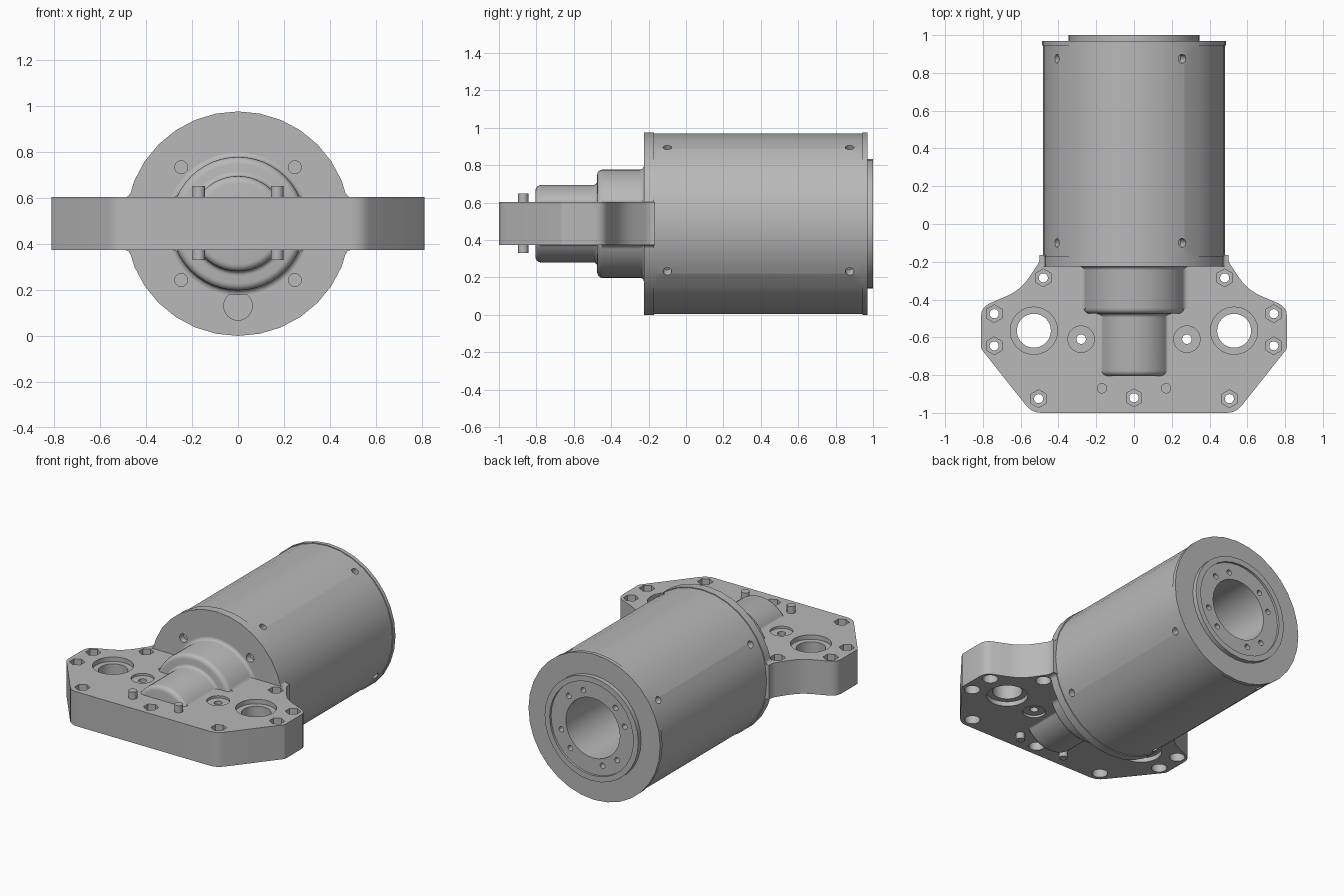
import bpy, bmesh
from math import sin, cos, pi, radians, sqrt
from mathutils import Vector, Matrix

if "Cube" in bpy.data.objects:
    bpy.data.objects.remove(bpy.data.objects["Cube"], do_unlink=True)

AXIS = 0.4875            # height of the barrel axis
HALF = 0.115             # half thickness of the mounting plate
TURN = 58                # rotation of the barrel hole pattern

grey = bpy.data.materials.new("machined grey")
grey.use_nodes = True
grey.diffuse_color = (0.48, 0.48, 0.48, 1)
grey.node_tree.nodes["Principled BSDF"].inputs["Base Color"].default_value = (0.48, 0.48, 0.48, 1)


def finish(bm, name):
    bmesh.ops.recalc_face_normals(bm, faces=bm.faces)
    mesh = bpy.data.meshes.new(name)
    bm.to_mesh(mesh)
    bm.free()
    mesh.materials.append(grey)
    ob = bpy.data.objects.new(name, mesh)
    bpy.context.collection.objects.link(ob)
    return ob


def select(ob):
    bpy.ops.object.select_all(action='DESELECT')
    ob.select_set(True)
    bpy.context.view_layer.objects.active = ob


def smooth(ob):
    select(ob)
    bpy.ops.object.shade_smooth_by_angle(angle=radians(32))


def arc(c, r, start, end, steps=4):
    angles = [radians(start + (end - start) * i / steps) for i in range(steps + 1)]
    return [(c[0] + r * cos(a), c[1] + r * sin(a)) for a in angles]


def lathe(name, profile, n):
    """Turn (y, radius) points around the barrel axis."""
    bm = bmesh.new()
    rings = [[bm.verts.new((r * cos(2 * pi * i / n), y, AXIS + r * sin(2 * pi * i / n)))
              for i in range(n)] for y, r in profile]
    for a, b in zip(rings, rings[1:]):
        for i in range(n):
            j = (i + 1) % n
            bm.faces.new((a[i], a[j], b[j], b[i]))
    bm.faces.new(rings[0])
    bm.faces.new(rings[-1])
    return finish(bm, name)


def prism(bm, points, offset):
    """Extrude a closed loop of 3D points."""
    face = bm.faces.new([bm.verts.new(p) for p in points])
    new = bmesh.ops.extrude_face_region(bm, geom=[face])["geom"]
    bmesh.ops.translate(bm, vec=offset, verts=[v for v in new if isinstance(v, bmesh.types.BMVert)])


def rod(bm, start, end, r, n=24):
    """Cylinder between two points."""
    start, end = Vector(start), Vector(end)
    d = end - start
    m = Matrix.Translation((start + end) / 2) @ d.to_track_quat('Z', 'Y').to_matrix().to_4x4()
    bmesh.ops.create_cone(bm, cap_ends=True, segments=n, radius1=r, radius2=r,
                          depth=d.length, matrix=m)


def cut(ob, bm):
    tool = finish(bm, "cutter")
    tool.hide_render = True
    mod = ob.modifiers.new("cut", 'BOOLEAN')
    mod.operation, mod.solver, mod.object = 'DIFFERENCE', 'EXACT', tool
    select(ob)
    bpy.ops.object.modifier_apply(modifier=mod.name)
    bpy.data.objects.remove(tool, do_unlink=True)


# Barrel: front flange, shell, rear flange, raised ring and deep bore
barrel = lathe("barrel", [
    (-0.225, 0.4875), (-0.17, 0.4875), (-0.17, 0.482), (0.945, 0.482), (0.945, 0.4875),
    (0.97, 0.4875), (0.97, 0.347), (1, 0.347), (1, 0.31), (0.985, 0.31),
    (0.985, 0.2), (0.1, 0.2)], 32)
holes = bmesh.new()
for k in range(4):
    a = radians(TURN + 90 * k)
    for y in (-0.1, 0.875):          # radial screw holes
        rod(holes, (0.43 * cos(a), y, AXIS + 0.43 * sin(a)),
            (0.6 * cos(a), y, AXIS + 0.6 * sin(a)), 0.023, 16)
    for side in (-15, 15):           # paired holes in the rear face
        b = a + radians(side)
        x, z = 0.245 * cos(b), AXIS + 0.245 * sin(b)
        rod(holes, (x, 0.9, z), (x, 1.1, z), 0.018, 16)
for x in (-0.247, 0.247):            # front flange holes
    for dz in (-0.245, 0.245):
        rod(holes, (x, -0.3, AXIS + dz), (x, -0.185, AXIS + dz), 0.028)
rod(holes, (0, -0.3, 0.13), (0, 0.05, 0.13), 0.062, 32)   # cable hole
cut(barrel, holes)
smooth(barrel)

# Stepped nose with rounded shoulders
nose = lathe("stepped_nose",
             arc((-0.775, 0.177), 0.03, 180, 90) + arc((-0.495, 0.227), 0.02, -90, 0)
             + arc((-0.445, 0.26), 0.03, 180, 90) + arc((-0.245, 0.31), 0.02, -90, 0)
             + [(-0.2, 0.31)], 48)
smooth(nose)

# Mounting plate outline: x, y, corner softness
half = [(0.5, -0.165, 0), (0.5, -0.2, 0.02), (0.6, -0.35, 0.08),
        (0.81, -0.44, 0.05), (0.81, -0.66, 0.012), (0.54, -1, 0.05)]
corners = half + [(-x, y, t) for x, y, t in reversed(half)]
outline = []
for i, (x, y, t) in enumerate(corners):
    p = Vector((x, y, AXIS - HALF))
    if not t:
        outline.append(p)
        continue
    ends = []
    for q in (corners[i - 1], corners[(i + 1) % len(corners)]):
        ends.append(p + (Vector((q[0], q[1], p.z)) - p).normalized() * t)
    for s in (0, 0.25, 0.5, 0.75, 1):
        outline.append(ends[0] * (1 - s) ** 2 + p * 2 * s * (1 - s) + ends[1] * s * s)
bm = bmesh.new()
prism(bm, outline, (0, 0, 2 * HALF))
plate = finish(bm, "mounting_plate")

# Plate holes: through holes, then recesses on both faces
bolts = [(0, -0.92)]
bearings, bushes = [], []
for s in (-1, 1):
    bolts += [(s * x, y) for x, y in ((0.48, -0.285), (0.74, -0.475), (0.74, -0.645), (0.505, -0.925))]
    bearings.append((s * 0.53, -0.565))
    bushes.append((s * 0.28, -0.61))
through = bmesh.new()
for spots, r in ((bolts, 0.024), (bearings, 0.09), (bushes, 0.025)):
    for x, y in spots:
        rod(through, (x, y, 0.2), (x, y, 0.8), r, 32)
cut(plate, through)
for s in (1, -1):
    recess = bmesh.new()
    for spots, r, depth, n in ((bolts, 0.047, 0.07, 6 if s > 0 else 24),
                               (bearings, 0.125, 0.03, 40), (bushes, 0.07, 0.015, 32)):
        for x, y in spots:
            lo, hi = AXIS + s * (HALF - depth), AXIS + s * (HALF + 0.1)
            rod(recess, (x, y, min(lo, hi)), (x, y, max(lo, hi)), r, n)
    cut(plate, recess)
smooth(plate)

# Concave fillets where round parts meet the plate
bm = bmesh.new()
for r, f, y0, y1 in ((0.207, 0.02, -0.78, -0.47), (0.29, 0.03, -0.45, -0.22),
                     (0.4875, 0.02, -0.225, -0.17)):
    cx, cz = sqrt((r + f) ** 2 - (HALF + f) ** 2), HALF + f
    touch = Vector((cx, cz)) * r / (r + f)
    a0 = (Vector((-1, 0)).angle(touch - Vector((cx, cz)))) * 180 / pi
    curve = arc((cx, cz), f, 180 + a0, 270)
    loop = curve + [(cx, HALF - 0.01), (touch.x - 0.02, HALF - 0.01)]
    for sx in (-1, 1):
        for sz in (-1, 1):
            prism(bm, [(sx * x, y0, AXIS + sz * z) for x, z in loop], (0, y1 - y0, 0))
smooth(finish(bm, "plate_fillets"))

# Locating pins through the plate
bm = bmesh.new()
for x in (-0.17, 0.17):
    rod(bm, (x, -0.87, 0.33), (x, -0.87, 0.65), 0.027)
smooth(finish(bm, "locating_pins"))
